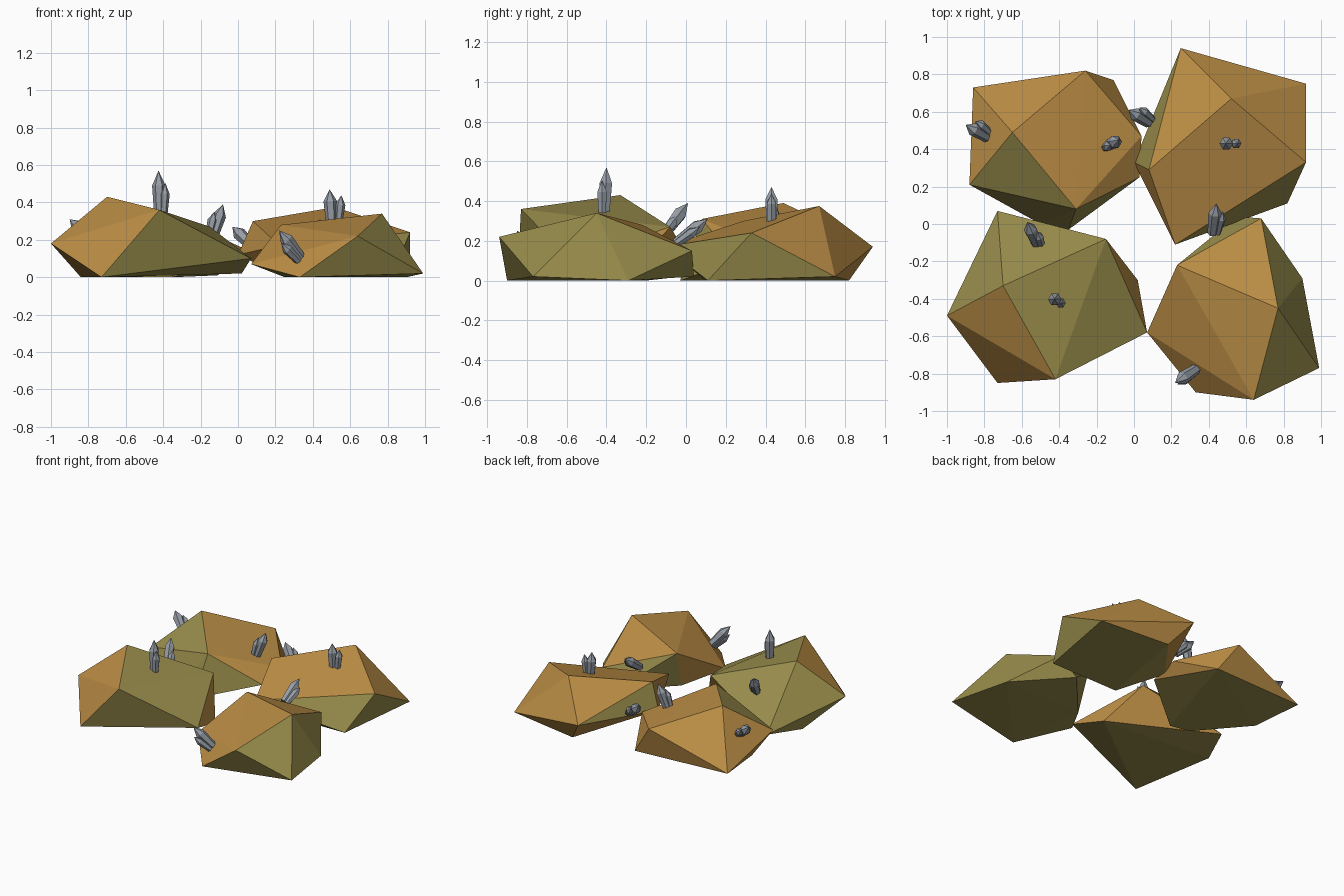
import bpy, bmesh, math
from mathutils import Vector

if "Cube" in bpy.data.objects:
    bpy.data.objects.remove(bpy.data.objects["Cube"], do_unlink=True)


def material(name, colour):
    m = bpy.data.materials.new(name)
    m.use_nodes = True
    m.diffuse_color = (*colour, 1)
    bsdf = m.node_tree.nodes["Principled BSDF"]
    bsdf.inputs["Base Color"].default_value = (*colour, 1)
    bsdf.inputs["Roughness"].default_value = 0.9
    return m


ochre = material("ochre stone", (0.50, 0.27, 0.06))
olive = material("olive stone", (0.31, 0.26, 0.07))
grey = material("grey crystal", (0.31, 0.34, 0.38))


def add_object(name, bm, mats):
    mesh = bpy.data.meshes.new(name)
    bmesh.ops.recalc_face_normals(bm, faces=bm.faces)
    bm.to_mesh(mesh)
    bm.free()
    for m in mats:
        mesh.materials.append(m)
    obj = bpy.data.objects.new(name, mesh)
    bpy.context.collection.objects.link(obj)
    return obj


def rock(name, corners, olive_groups):
    """Convex boulder; faces lying inside a lettered corner group are olive."""
    bm = bmesh.new()
    letter = {}
    for i, c in enumerate(corners):
        letter[bm.verts.new(c)] = chr(ord("A") + i)
    hull = bmesh.ops.convex_hull(bm, input=bm.verts[:])
    loose = [v for v in bm.verts if not v.link_faces]
    bmesh.ops.delete(bm, geom=loose, context="VERTS")
    bmesh.ops.recalc_face_normals(bm, faces=bm.faces)
    for f in bm.faces:
        f.normal_update()
        names = {letter[v] for v in f.verts}
        match = any(names <= set(g) for g in olive_groups)
        f.material_index = int(match or f.normal.z < -0.8)
    add_object(name, bm, [ochre, olive])


def add_crystal(bm, base, tip, radius):
    """Six-sided shard with a pointed end."""
    axis = tip - base
    turn = Vector((0, 0, 1)).rotation_difference(axis)
    rings = []
    for t, r in ((0, 0.75), (0.68, 1.0)):
        ring = []
        for k in range(6):
            a = math.tau * k / 6
            off = Vector((math.cos(a), math.sin(a), 0)) * radius * r
            ring.append(bm.verts.new(base + axis * t + turn @ off))
        rings.append(ring)
    top = bm.verts.new(tip)
    bm.faces.new(rings[0][::-1])
    for k in range(6):
        n = (k + 1) % 6
        bm.faces.new((rings[0][k], rings[0][n], rings[1][n], rings[1][k]))
        bm.faces.new((rings[1][k], rings[1][n], top))


def cluster(name, base, tip, side):
    """A main shard with a shorter one leaning beside it."""
    base, tip, side = Vector(base), Vector(tip), Vector(side)
    bm = bmesh.new()
    add_crystal(bm, base, tip, 0.036)
    add_crystal(bm, base + side * 0.6, base.lerp(tip, 0.74) + side, 0.027)
    add_object(name, bm, [grey])


# Boulders
rock("front_right_rock", [
    (-.70, -.33, .43), (-.42, -.83, .36), (-.15, -.08, .27), (-.73, .07, .03),
    (-1.0, -.49, .18), (-.73, -.85, 0), (.07, -.58, .10), (.02, -.30, .02),
    (-.84, -.20, 0)],
    ["ABCG", "ACD", "ADEI", "BFG"])
rock("front_left_rock", [
    (.64, -.94, .22), (.77, -.45, .34), (.23, -.22, .28), (.68, .03, .15),
    (.99, -.77, .02), (.90, -.29, 0), (.33, -.90, 0), (.07, -.58, .07),
    (.55, .04, .02), (.25, -.30, 0)],
    ["ABE", "BEF", "BDF", "CDI", "CIJ", "DFI", "AEG"])
rock("back_left_rock", [
    (.52, .67, .375), (.25, .94, .17), (.92, .75, .02), (.92, .33, .24),
    (.82, .11, 0), (.22, -.11, .17), (.08, .29, .30), (0, .33, .12),
    (.38, .82, 0), (.25, .10, 0)],
    ["ADG", "DEF", "CDE", "BGH", "EFJ"])
rock("back_right_rock", [
    (-.65, .49, .39), (-.86, .73, .02), (-.26, .82, .235), (-.11, .77, .01),
    (.04, .47, .15), (-.31, .08, .31), (-.88, .21, .16), (.03, .25, .10),
    (-.50, 0, 0), (-.35, -.03, 0), (-.80, .35, 0)],
    ["AFG", "FGIJ", "FHJ", "GIK"])

# Crystal clusters: base, tip and offset of the side shard
for i, (base, tip, side) in enumerate([
    ((-.42, -.41, .32), (-.425, -.40, .57), (.035, -.02, 0)),
    ((-.52, -.11, .23), (-.57, .01, .39), (.04, -.02, -.02)),
    ((-.14, .42, .20), (-.08, .45, .39), (-.03, -.02, .01)),
    ((-.78, .46, .20), (-.90, .53, .31), (.02, .04, 0)),
    ((.50, .43, .27), (.49, .43, .47), (.06, 0, .02)),
    ((.08, .54, .16), (-.03, .61, .27), (.03, .03, 0)),
    ((.42, -.05, .19), (.44, .11, .31), (.04, 0, -.01)),
    ((.34, -.77, .10), (.22, -.85, .25), (-.02, -.03, -.03)),
]):
    cluster(f"crystal_cluster_{i + 1}", base, tip, side)
